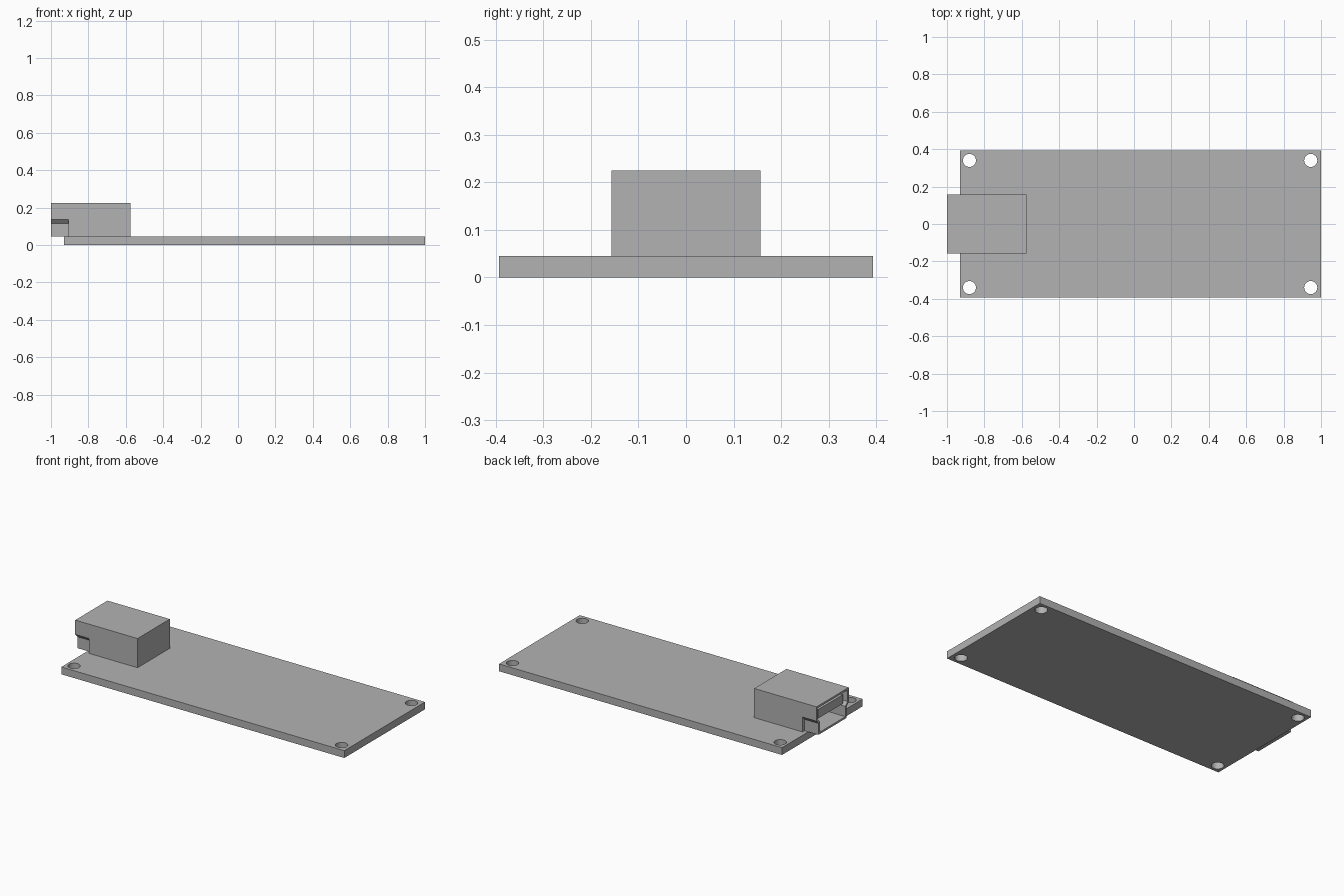
import bpy, bmesh, math
from mathutils import Matrix

cube = bpy.data.objects.get("Cube")
if cube:
    bpy.data.objects.remove(cube, do_unlink=True)

grey = bpy.data.materials.new("plain grey")
grey.use_nodes = True
grey.diffuse_color = (0.448, 0.448, 0.448, 1)
grey.node_tree.nodes["Principled BSDF"].inputs["Base Color"].default_value = grey.diffuse_color

UP = Matrix.Identity(4)
# Profile drawn in (y, z) and extruded along x
ALONG_X = Matrix(((0, 0, 1, 0), (1, 0, 0, 0), (0, 1, 0, 0), (0, 0, 0, 1)))


def extrude_profile(name, loops, start, end, axes):
    """Extrude an outline, with any further loops as holes, from start to end."""
    curve = bpy.data.curves.new(name, "CURVE")
    curve.dimensions = "2D"
    curve.fill_mode = "BOTH"
    curve.extrude = (end - start) / 2
    for loop in loops:
        spline = curve.splines.new("POLY")
        spline.points.add(len(loop) - 1)
        for point, (u, v) in zip(spline.points, loop):
            point.co = (u, v, 0, 1)
        spline.use_cyclic_u = True
    obj = bpy.data.objects.new(name, curve)
    bpy.context.collection.objects.link(obj)
    bpy.ops.object.select_all(action="DESELECT")
    obj.select_set(True)
    bpy.context.view_layer.objects.active = obj
    bpy.ops.object.convert(target="MESH")
    obj = bpy.context.object
    mesh = obj.data
    bm = bmesh.new()
    bm.from_mesh(mesh)
    bmesh.ops.remove_doubles(bm, verts=bm.verts, dist=0.0001)
    bmesh.ops.transform(bm, verts=bm.verts,
                        matrix=axes @ Matrix.Translation((0, 0, (start + end) / 2)))
    bmesh.ops.recalc_face_normals(bm, faces=bm.faces)
    bm.to_mesh(mesh)
    bm.free()
    mesh.materials.clear()
    mesh.materials.append(grey)
    bpy.ops.object.shade_smooth_by_angle(angle=math.radians(30))
    return obj


def rectangle(u0, u1, v0, v1):
    return [(u0, v0), (u1, v0), (u1, v1), (u0, v1)]


def circle(u, v, radius, sides=32):
    turns = [2 * math.pi * i / sides for i in range(sides)]
    return [(u + radius * math.cos(a), v + radius * math.sin(a)) for a in turns]


def port_outline(wall=0.0):
    """Wide top that tapers to a narrower base, moved inwards by the wall."""
    right = [(0.137 - wall, BOARD_TOP + wall), (0.137 - wall, 0.115 + wall / 2),
             (0.157 - wall, 0.137 + wall / 2), (0.157 - wall, TOP - wall)]
    return right + [(-u, v) for u, v in reversed(right)]


BOARD_TOP, TOP = 0.045, 0.225
FRONT, STEP, CAVITY_END, REAR = -1.0, -0.905, -0.63, -0.575

# Circuit board with a mounting hole in each corner
holes = [circle(x, y, 0.035) for x in (-0.88, 0.945) for y in (-0.34, 0.34)]
extrude_profile("board", [rectangle(-0.93, 1, -0.393, 0.393)] + holes, 0, BOARD_TOP, UP)

# Hollow connector: tapered mouth, square body and closed rear
block = rectangle(-0.157, 0.157, BOARD_TOP, TOP)
cavity = port_outline(0.012)
extrude_profile("connector_mouth", [port_outline(), cavity], FRONT, STEP, ALONG_X)
extrude_profile("connector_body", [block, cavity], STEP, CAVITY_END, ALONG_X)
extrude_profile("connector_rear", [block], CAVITY_END, REAR, ALONG_X)

# Contact tongue inside the mouth
extrude_profile("connector_tongue", [rectangle(-0.12, 0.12, 0.135, 0.19)],
                -0.985, CAVITY_END, ALONG_X)
